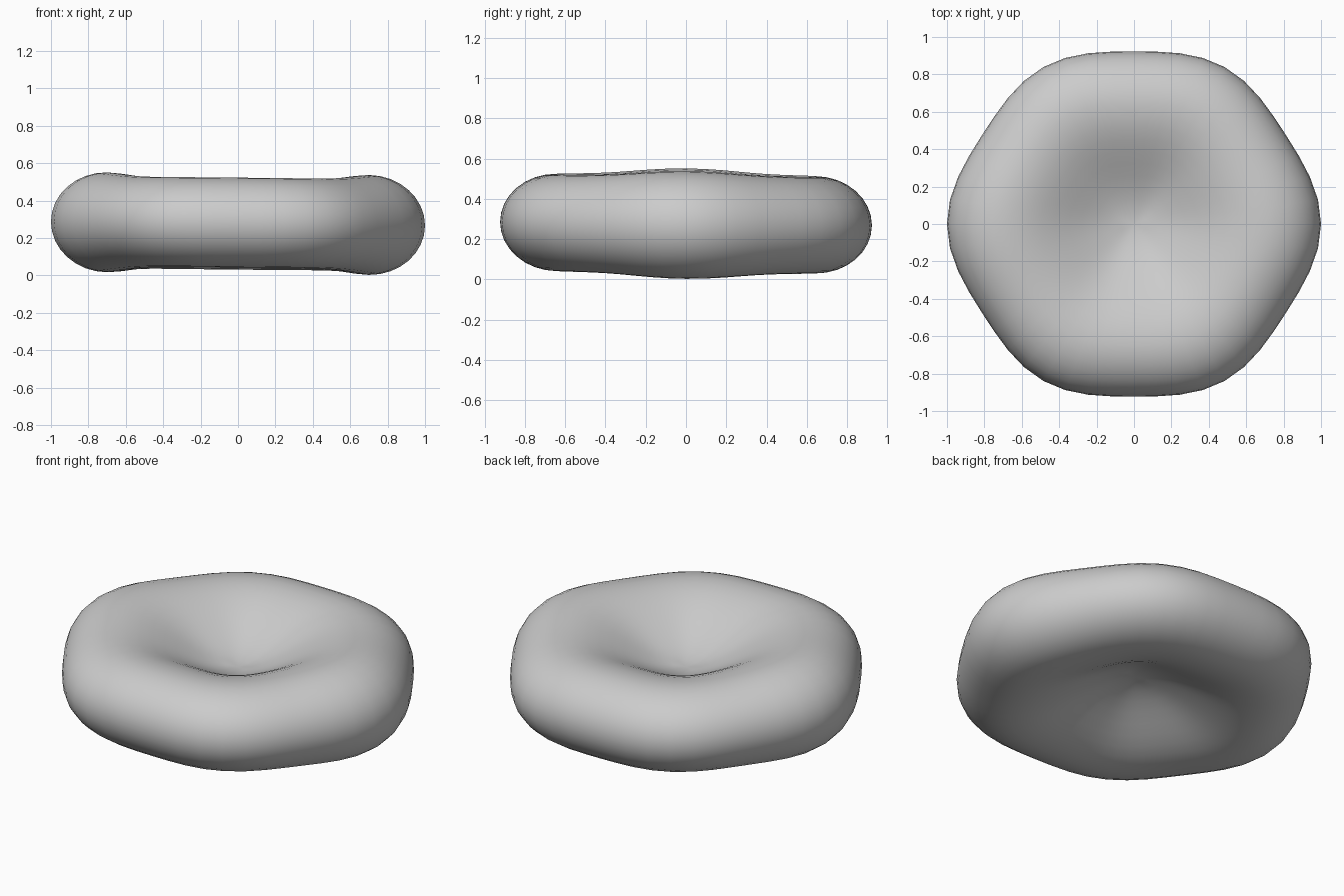
import bpy
import bmesh
from math import sin, cos, pi, radians

cube = bpy.data.objects.get("Cube")
if cube:
    bpy.data.objects.remove(cube, do_unlink=True)

SEGMENTS = 48
CREST = 0.7      # radius of the rim crest, as a share of the outline
DIMPLE = 0.12    # dimple thickness at the centre, as a share of the crest


def half_profile():
    """Radius and height shares, from the dimple out to the equator."""
    inner = [(CREST * i / 10, DIMPLE + (1 - DIMPLE) * (1 - cos(pi * i / 10)) / 2)
             for i in range(1, 10)]
    outer = [(CREST + (1 - CREST) * sin(pi * i / 16), cos(pi * i / 16))
             for i in range(9)]
    return inner + outer


def outline(a):
    """Rounded six-cornered outline, drawn out a little at the sides."""
    return 0.945 + 0.022 * cos(6 * a) + 0.033 * cos(a) ** 4


def thickness(a):
    """Half height of the rim, swelling at the two side corners."""
    return 0.24 + 0.027 * cos(a) ** 8


def place(a, r, h):
    x, y = outline(a) * r * cos(a), outline(a) * r * sin(a)
    tilt = 0.277 - 0.01 * x - 0.009 * y
    return x, y, tilt + thickness(a) * h


# Dimpled disc: rings from the top dimple, over the rim, to the lower dimple
upper = half_profile()
profile = upper + [(r, -h) for r, h in reversed(upper[:-1])]
bm = bmesh.new()
rings = [[bm.verts.new(place(2 * pi * s / SEGMENTS, r, h)) for s in range(SEGMENTS)]
         for r, h in profile]
for top, low in zip(rings, rings[1:]):
    for s in range(SEGMENTS):
        n = (s + 1) % SEGMENTS
        bm.faces.new((top[s], low[s], low[n], top[n]))

# Close both dimples with a fan
for ring, sign in ((rings[0], 1), (rings[-1], -1)):
    centre = bm.verts.new((0, 0, 0.277 + sign * 0.24 * DIMPLE))
    for s in range(SEGMENTS):
        bm.faces.new((centre, ring[s], ring[(s + 1) % SEGMENTS]))
bmesh.ops.recalc_face_normals(bm, faces=bm.faces)

mesh = bpy.data.meshes.new("dimpled_disc")
bm.to_mesh(mesh)
bm.free()
disc = bpy.data.objects.new("dimpled_disc", mesh)
bpy.context.collection.objects.link(disc)

# Plain grey surface
grey = bpy.data.materials.new("light_grey")
grey.use_nodes = True
colour = (0.6, 0.6, 0.6, 1)
grey.diffuse_color = colour
grey.node_tree.nodes["Principled BSDF"].inputs["Base Color"].default_value = colour
mesh.materials.append(grey)

bpy.ops.object.select_all(action="DESELECT")
disc.select_set(True)
bpy.context.view_layer.objects.active = disc
bpy.ops.object.shade_smooth_by_angle(angle=radians(60))
